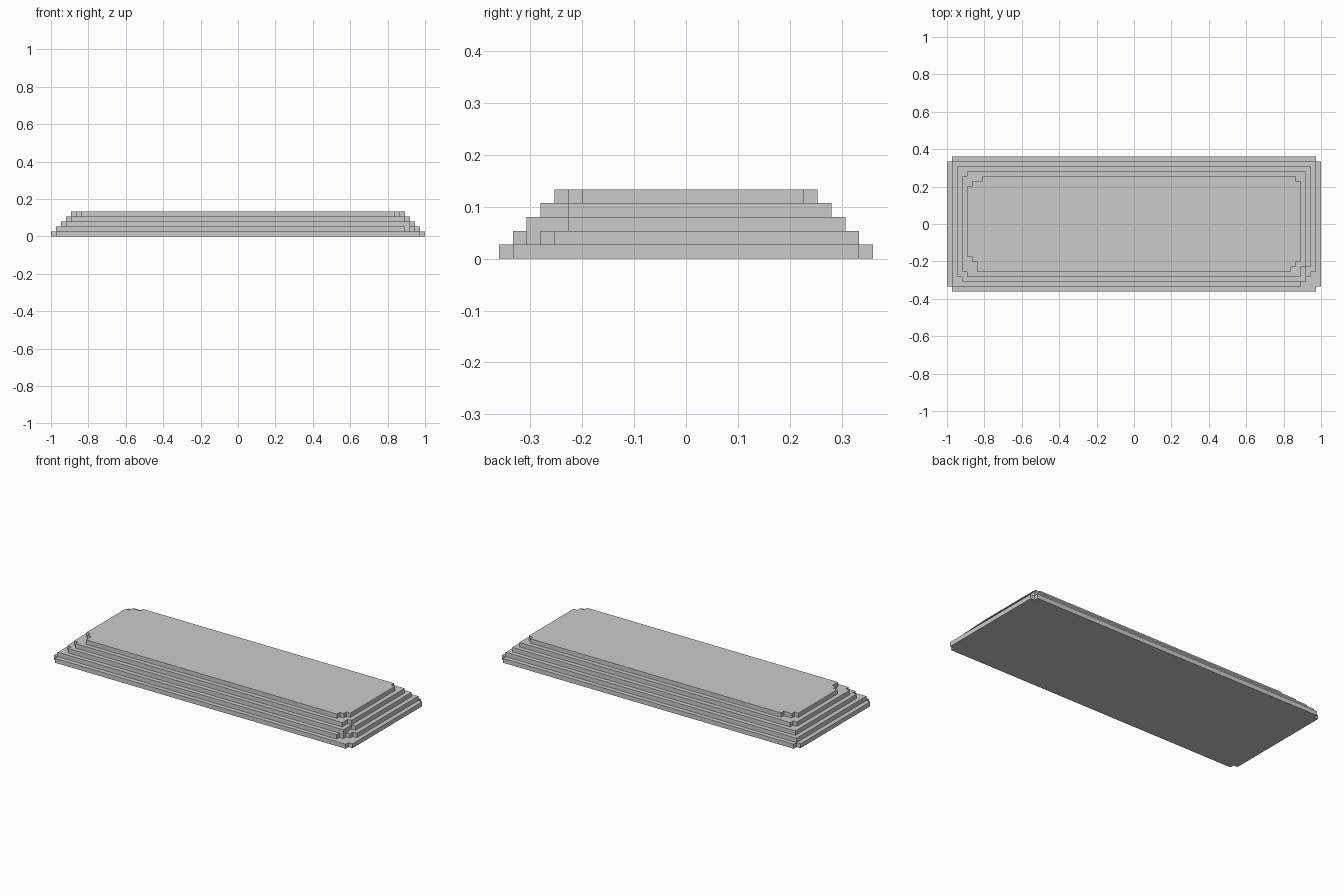
import bpy, bmesh

if "Cube" in bpy.data.objects:
    bpy.data.objects.remove(bpy.data.objects["Cube"])

U = 2 / 75  # one block of the stepped grid


def corner(hx, hy, sx, sy, steps):
    """Staircase corner, from the x side to the y side; steps are (dx, dy) insets."""
    if not steps:
        return [(sx * hx, sy * hy)]
    pts = []
    for i, (dx, dy) in enumerate(steps):
        prev = steps[i - 1][0] if i else 0
        pts += [(sx * (hx - prev), sy * (hy - dy)), (sx * (hx - dx), sy * (hy - dy))]
    pts.append((sx * (hx - steps[-1][0]), sy * hy))
    return pts


def layer(name, level, back_right, back_left, front_left, front_right):
    hx, hy = 37.5 - level, 13.5 - level
    outline = (corner(hx, hy, 1, 1, back_right)
               + corner(hx, hy, -1, 1, back_left)[::-1]
               + corner(hx, hy, -1, -1, front_left)
               + corner(hx, hy, 1, -1, front_right)[::-1])
    bm = bmesh.new()
    face = bm.faces.new([bm.verts.new((x * U, y * U, level * U)) for x, y in outline])
    top = bmesh.ops.extrude_face_region(bm, geom=[face])["geom"]
    bmesh.ops.translate(bm, vec=(0, 0, U),
                        verts=[v for v in top if isinstance(v, bmesh.types.BMVert)])
    bmesh.ops.recalc_face_normals(bm, faces=bm.faces)
    mesh = bpy.data.meshes.new(name)
    bm.to_mesh(mesh)
    bm.free()
    bpy.context.collection.objects.link(bpy.data.objects.new(name, mesh))


notch = [(1, 1)]

# Five stacked slabs, each one block smaller, with chipped corners
layer("base_slab", 0, notch, notch, notch, notch)
layer("second_slab", 1, [], [], [], [(1, 3), (2, 2), (3, 1)])
layer("third_slab", 2, [], [], notch, [(1, 3)])
layer("fourth_slab", 3, [], notch, notch, [(1, 2)])
layer("top_slab", 4, notch, [(1, 2), (3, 1)], [(1, 3), (2, 2)], [(1, 2), (2, 1)])
